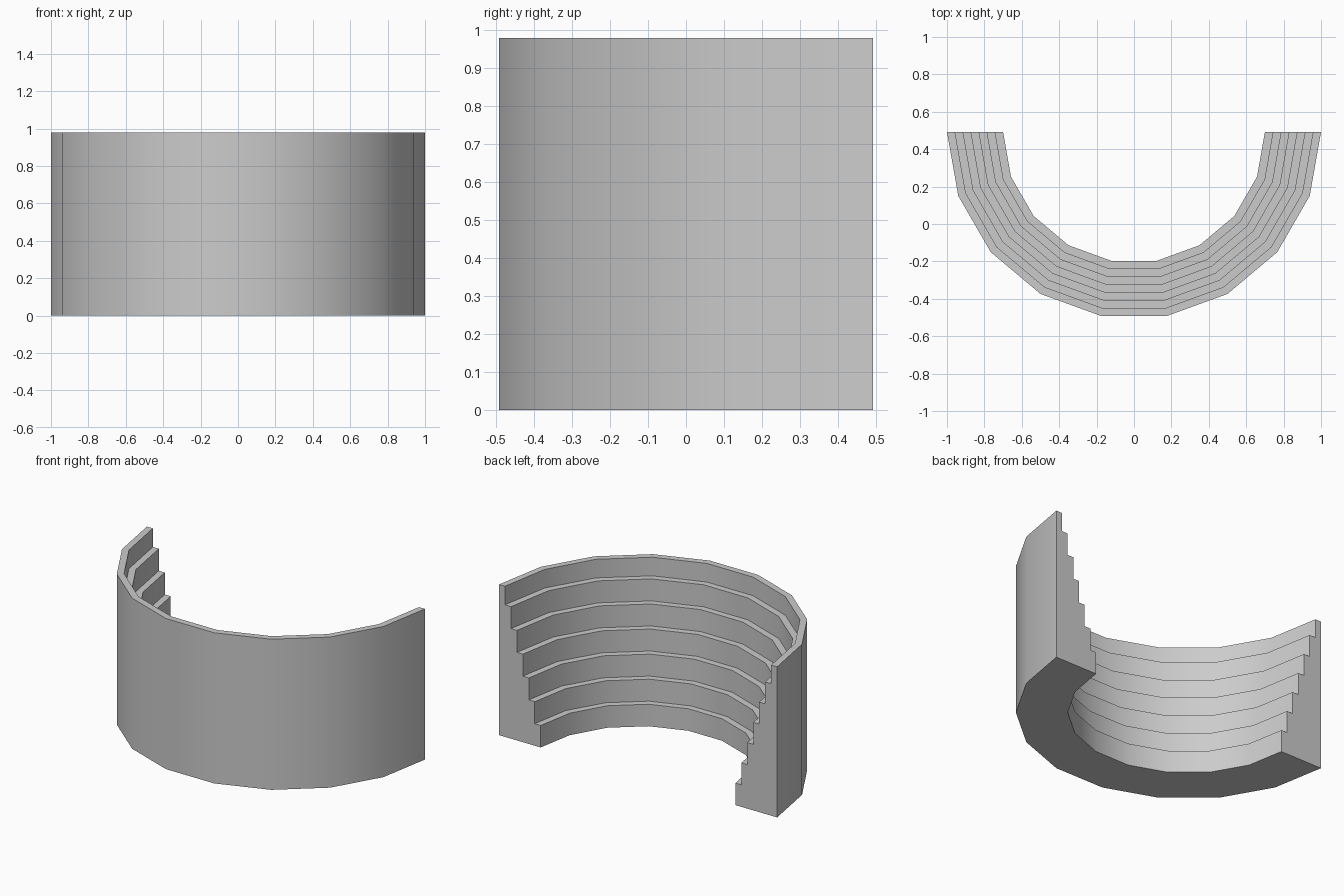
import bpy, bmesh, math

if "Cube" in bpy.data.objects:
    bpy.data.objects.remove(bpy.data.objects["Cube"])

STEPS, SEGMENTS = 7, 9
R_OUT, R_IN = 1.0, 0.70
HEIGHT, RISER = 0.979, 0.143
CENTRE_Y = 0.4924
TREAD = (R_OUT - R_IN) / STEPS

# Stepped cross-section (radius, height), from the outer wall inwards
profile = [(R_OUT, 0), (R_OUT, HEIGHT)]
for k in range(STEPS):
    r = R_OUT - TREAD * (k + 1)
    top = HEIGHT if k == 0 else RISER * (STEPS - k)
    profile += [(r, top), (r, RISER * (STEPS - 1 - k))]

# Sweep the section through a half turn around the open back
bm = bmesh.new()
rings = []
for s in range(SEGMENTS + 1):
    a = math.pi + math.pi * s / SEGMENTS
    rings.append([bm.verts.new((r * math.cos(a), CENTRE_Y + r * math.sin(a), z))
                  for r, z in profile])
n = len(profile)
for a, b in zip(rings, rings[1:]):
    for i in range(n):
        j = (i + 1) % n
        bm.faces.new((a[i], a[j], b[j], b[i]))

# Flat end caps
bm.faces.new(rings[0])
bm.faces.new(rings[-1][::-1])
bmesh.ops.recalc_face_normals(bm, faces=bm.faces[:])

mesh = bpy.data.meshes.new("stepped_half_ring")
bm.to_mesh(mesh)
bm.free()
obj = bpy.data.objects.new("stepped_half_ring", mesh)
bpy.context.collection.objects.link(obj)

# Smooth around the curve, crisp at the steps
bpy.context.view_layer.objects.active = obj
obj.select_set(True)
bpy.ops.object.shade_smooth_by_angle(angle=math.radians(30))
